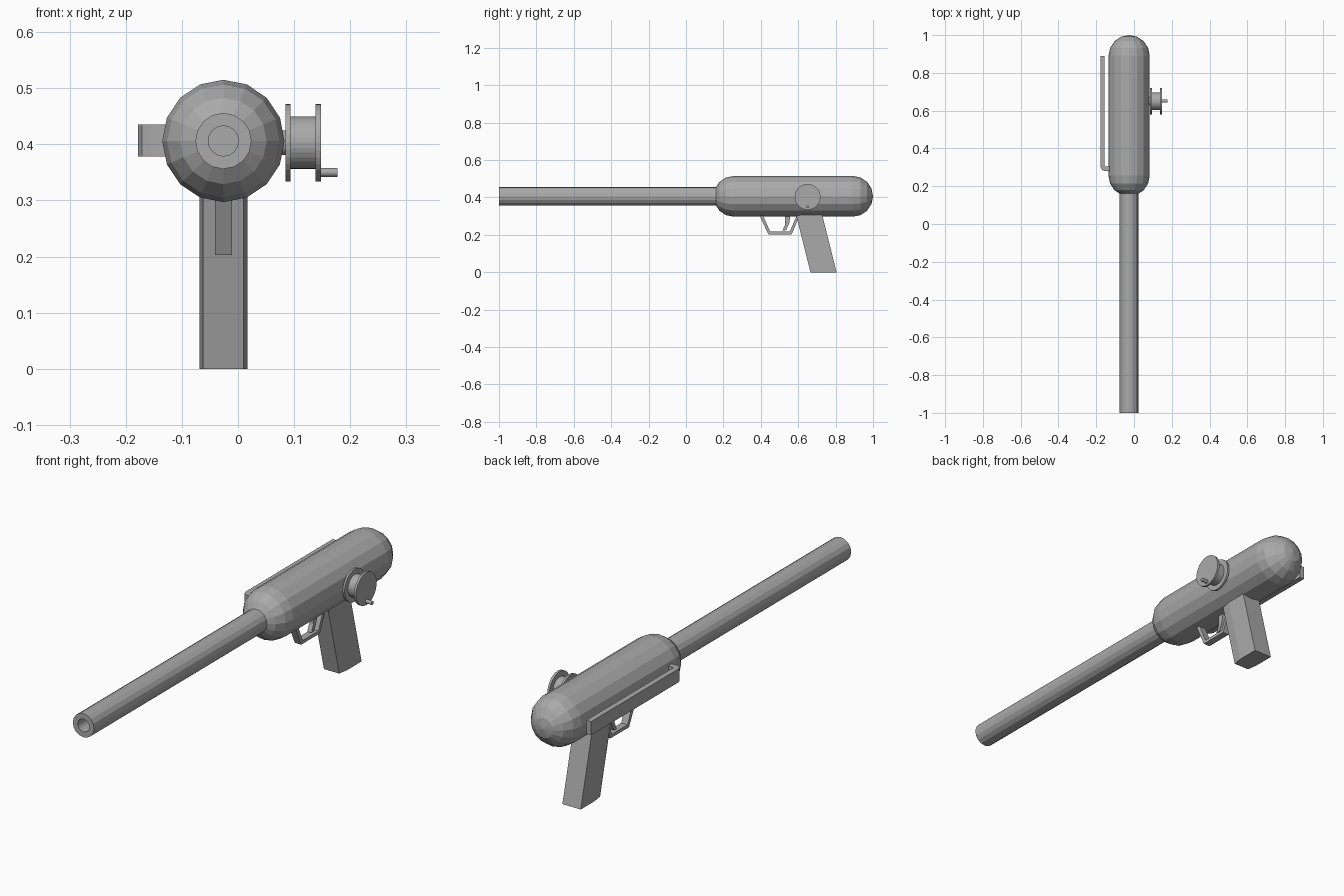
import bpy, bmesh, math

if "Cube" in bpy.data.objects:
    bpy.data.objects.remove(bpy.data.objects["Cube"], do_unlink=True)

grey = bpy.data.materials.new("plain grey")
grey.use_nodes = True
COLOUR = (0.4, 0.4, 0.4, 1)
grey.diffuse_color = COLOUR
grey.node_tree.nodes["Principled BSDF"].inputs["Base Color"].default_value = COLOUR

CX, CZ = -0.026, 0.406   # axis of body and barrel


def finish(name, bm):
    bmesh.ops.remove_doubles(bm, verts=bm.verts, dist=1e-5)
    bmesh.ops.recalc_face_normals(bm, faces=bm.faces)
    mesh = bpy.data.meshes.new(name)
    bm.to_mesh(mesh)
    bm.free()
    mesh.materials.append(grey)
    obj = bpy.data.objects.new(name, mesh)
    bpy.context.collection.objects.link(obj)
    return obj


def lathe(name, profile, place, sides=16):
    """Turn (radius, distance) points; place maps (u, v, distance) to xyz."""
    bm = bmesh.new()
    rings = []
    for r, d in profile:
        if r < 1e-6:
            rings.append([bm.verts.new(place(0, 0, d))] * sides)
        else:
            angles = [math.tau * i / sides for i in range(sides)]
            rings.append([bm.verts.new(place(r * math.cos(a), r * math.sin(a), d))
                          for a in angles])
    for a, b in zip(rings, rings[1:]):
        for i in range(sides):
            j = (i + 1) % sides
            corners = list(dict.fromkeys([a[i], a[j], b[j], b[i]]))
            if len(corners) > 2:
                bm.faces.new(corners)
    return finish(name, bm)


def prism(name, outline, low, high, place):
    """Extrude a flat outline; place maps (a, b, depth) to xyz."""
    bm = bmesh.new()
    ends = [[bm.verts.new(place(a, b, t)) for a, b in outline] for t in (low, high)]
    for end in ends:
        bm.faces.new(end)
    n = len(outline)
    for i in range(n):
        j = (i + 1) % n
        bm.faces.new([ends[0][i], ends[0][j], ends[1][j], ends[1][i]])
    return finish(name, bm)


def along_y(u, v, d):
    return (CX + u, d, CZ + v)


def side_profile(a, b, t):
    return (t, a, b)


def plan_profile(a, b, t):
    return (a, b, t)


# Capsule body
R = 0.109
steps = [math.pi / 8 * i for i in range(5)]
capsule = [(R * math.sin(t), 0.256 - R * math.cos(t)) for t in steps]
capsule += [(R * math.sin(t), 0.891 + R * math.cos(t)) for t in reversed(steps)]
lathe("body", capsule, along_y)

# Hollow barrel
lathe("barrel", [(0, -0.6), (0.027, -0.6), (0.027, -1), (0.05, -1),
                 (0.05, 0.2), (0, 0.2)], along_y)

# Slanted grip with a slightly narrowed front
bm = bmesh.new()
section = [(-0.043, 0.14), (0.043, 0.14), (0.043, 0.045),
           (0.036, 0), (-0.036, 0), (-0.043, 0.045)]
foot, top = [[bm.verts.new((CX + x, y + start, z)) for x, y in section]
             for start, z in ((0.665, 0), (0.58, 0.34))]
bm.faces.new(foot)
bm.faces.new(top)
for i in range(len(section)):
    j = (i + 1) % len(section)
    bm.faces.new([foot[i], foot[j], top[j], top[i]])
finish("grip", bm)

# Trigger guard and trigger
prism("trigger_guard",
      [(0.385, 0.32), (0.44, 0.203), (0.565, 0.203), (0.61, 0.31),
       (0.595, 0.31), (0.555, 0.217), (0.45, 0.217), (0.405, 0.32)],
      CX - 0.015, CX + 0.015, side_profile)
prism("trigger",
      [(0.53, 0.32), (0.56, 0.32), (0.553, 0.265), (0.535, 0.225),
       (0.516, 0.223), (0.53, 0.255)],
      CX - 0.01, CX + 0.01, side_profile)

# Side rail with a rounded elbow joining the body
prism("side_rail",
      [(-0.178, 0.89), (-0.178, 0.305), (-0.171, 0.288), (-0.155, 0.28),
       (-0.12, 0.28), (-0.12, 0.304), (-0.15, 0.304), (-0.155, 0.309),
       (-0.155, 0.89)],
      0.378, 0.435, plan_profile)


# Reel: axle, two flanges and hub, then the crank knob
def along_x(y, z):
    return lambda u, v, d: (d, y + u, z + v)


lathe("reel",
      [(0, 0.06), (0.022, 0.06), (0.022, 0.085), (0.069, 0.085), (0.069, 0.094),
       (0.047, 0.094), (0.047, 0.138), (0.069, 0.138), (0.069, 0.148), (0, 0.148)],
      along_x(0.65, 0.403), sides=32)
lathe("crank_knob", [(0, 0.14), (0.008, 0.14), (0.008, 0.177), (0, 0.177)],
      along_x(0.65, 0.35), sides=12)
